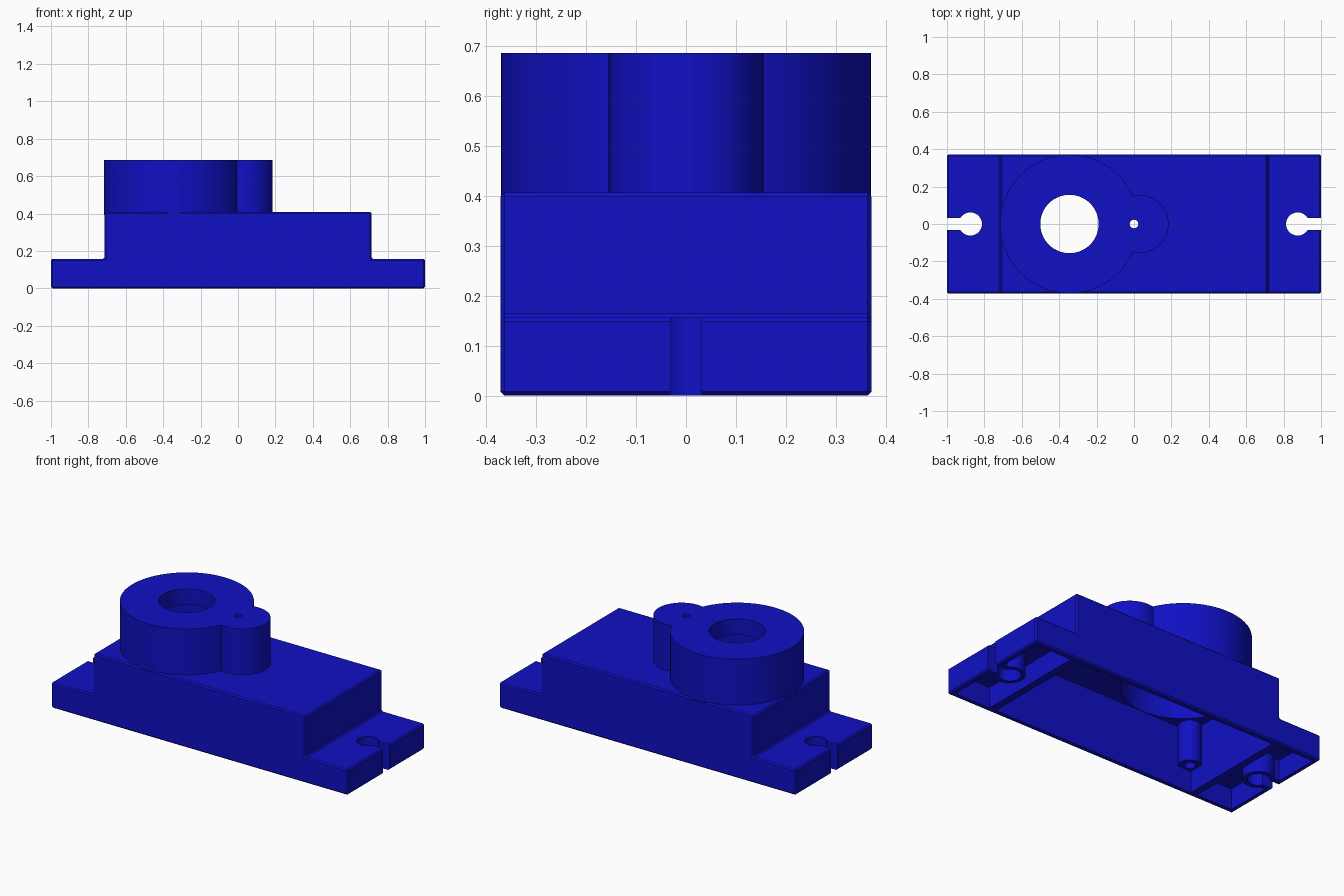
import bpy, bmesh
from mathutils import Matrix

if "Cube" in bpy.data.objects:
    bpy.data.objects.remove(bpy.data.objects["Cube"])

WALL = 0.03
BOSS, LOBE = (-0.345, 0), (0.03, 0)


def make_object(name, bm):
    bmesh.ops.recalc_face_normals(bm, faces=bm.faces)
    mesh = bpy.data.meshes.new(name)
    bm.to_mesh(mesh)
    bm.free()
    obj = bpy.data.objects.new(name, mesh)
    bpy.context.collection.objects.link(obj)
    return obj


def box(x0, x1, y0, y1, z0, z1):
    bm = bmesh.new()
    bmesh.ops.create_cube(bm, size=1)
    size = Matrix.Diagonal((abs(x1 - x0), y1 - y0, z1 - z0, 1))
    move = Matrix.Translation(((x0 + x1) / 2, (y0 + y1) / 2, (z0 + z1) / 2))
    bm.transform(move @ size)
    return make_object("box", bm)


def cyl(centre, r, z0, z1, sides=64):
    bm = bmesh.new()
    bmesh.ops.create_cone(bm, cap_ends=True, segments=sides, radius1=r, radius2=r,
                          depth=z1 - z0,
                          matrix=Matrix.Translation((*centre, (z0 + z1) / 2)))
    return make_object("cylinder", bm)


def apply_all(obj):
    bpy.context.view_layer.objects.active = obj
    for m in list(obj.modifiers):
        bpy.ops.object.modifier_apply(modifier=m.name)


def combine(target, tool, operation):
    m = target.modifiers.new("bool", 'BOOLEAN')
    m.operation, m.solver, m.object = operation, 'EXACT', tool
    apply_all(target)
    bpy.data.objects.remove(tool, do_unlink=True)


def add(tool):
    combine(housing, tool, 'UNION')


def cut(tool):
    combine(housing, tool, 'DIFFERENCE')


def chamfer(obj):
    m = obj.modifiers.new("bevel", 'BEVEL')
    m.width, m.segments, m.limit_method = 0.008, 1, 'ANGLE'
    apply_all(obj)


# Stepped body with low end flanges, extruded from its front profile
half = [(1, 0), (1, 0.157), (0.715, 0.157), (0.715, 0.407)]
profile = half + [(-x, z) for x, z in reversed(half)]
bm = bmesh.new()
face = bm.faces.new([bm.verts.new((x, -0.372, z)) for x, z in profile])
ext = bmesh.ops.extrude_face_region(bm, geom=[face])
bmesh.ops.translate(bm, vec=(0, 0.744, 0),
                    verts=[v for v in ext["geom"] if isinstance(v, bmesh.types.BMVert)])
housing = make_object("housing", bm)
chamfer(housing)

# Round output boss with a smaller lobe beside it
boss = cyl(BOSS, 0.3705, 0.392, 0.687, 96)
combine(boss, cyl(LOBE, 0.155, 0.392, 0.687), 'UNION')
chamfer(boss)
add(boss)

# Hollow inside: main cavity, boss cavities, flange pockets
cut(box(-0.685, 0.685, -0.34, 0.34, -0.1, 0.377))
cut(cyl(BOSS, 0.337, 0.3, 0.657, 96))
cut(cyl(LOBE, 0.125, 0.3, 0.657))
for s in (-1, 1):
    cut(box(s * 0.73, s * 0.97, -0.34, 0.34, -0.1, 0.127))

# Bearing collar inside the boss
add(cyl(BOSS, 0.19, 0.59, 0.67))

# Mounting-hole sleeves, open to the flange ends through a slot
for s in (-1, 1):
    c = (s * 0.875, 0)
    add(cyl(c, 0.087, 0, 0.14, 48))
    add(box(s * 0.9, s * 0.985, -0.06, 0.06, 0, 0.14))
    cut(cyl(c, 0.062, -0.1, 0.3, 48))
    cut(box(s * 0.875, s * 1.1, -0.031, 0.031, -0.1, 0.3))

# Screw posts in the four inner corners
for sx in (-1, 1):
    for sy in (-1, 1):
        c = (sx * 0.64, sy * 0.295)
        add(cyl(c, 0.063, 0.13, 0.39, 32))
        cut(cyl(c, 0.032, 0.05, 0.35, 24))

# Output shaft hole and pin hole
cut(cyl(BOSS, 0.156, 0.45, 0.8))
cut(cyl((0, 0), 0.023, 0.45, 0.8, 24))

# Blue plastic, smooth round walls
blue = bpy.data.materials.new("blue_plastic")
blue.diffuse_color = (0.005, 0.005, 0.55, 1)
blue.use_nodes = True
blue.node_tree.nodes["Principled BSDF"].inputs["Base Color"].default_value = blue.diffuse_color
housing.data.materials.clear()
housing.data.materials.append(blue)
for p in housing.data.polygons:
    p.material_index = 0
bpy.ops.object.select_all(action='DESELECT')
housing.select_set(True)
bpy.context.view_layer.objects.active = housing
bpy.ops.object.shade_smooth_by_angle(angle=0.4)
